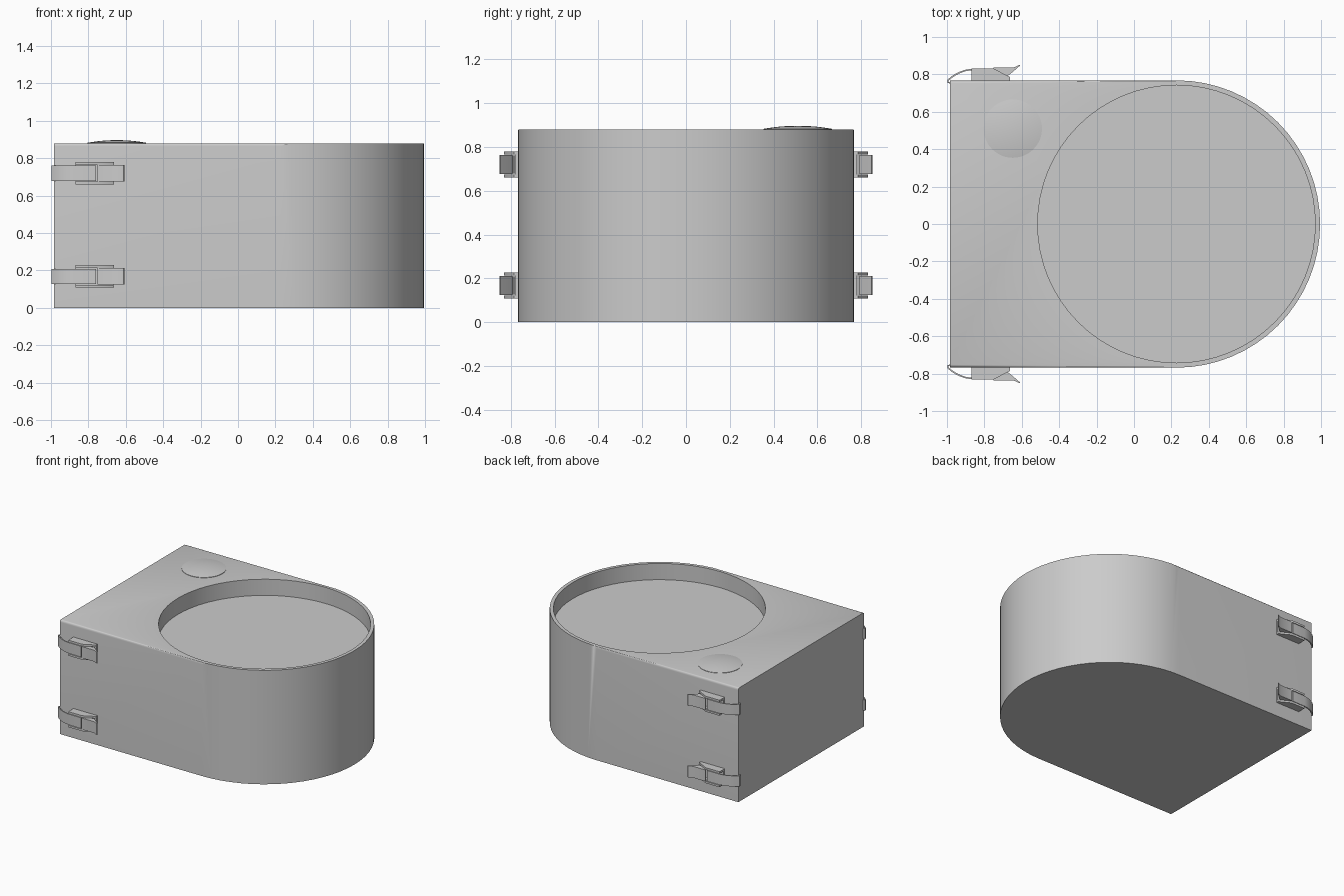
import bpy, bmesh, math
from mathutils import Vector

if "Cube" in bpy.data.objects:
    bpy.data.objects.remove(bpy.data.objects["Cube"])

grey = bpy.data.materials.new("plain_grey")
grey.use_nodes = True
grey.diffuse_color = (0.6, 0.6, 0.6, 1)
grey.node_tree.nodes["Principled BSDF"].inputs["Base Color"].default_value = (0.6, 0.6, 0.6, 1)

HEIGHT, HALF, BACK = 0.88, 0.768, -0.985
CENTRE, BOWL = 0.227, 0.742


def arc(cx, r, start, end, n):
    return [(cx + r * math.cos(a), r * math.sin(a))
            for a in (start + (end - start) * i / n for i in range(n + 1))]


def prism(points, z0, z1):
    """Extrude a closed xy outline between two heights."""
    bm = bmesh.new()
    base = bm.faces.new([bm.verts.new((x, y, z0)) for x, y in points])
    new = bmesh.ops.extrude_face_region(bm, geom=[base])["geom"]
    bmesh.ops.translate(bm, vec=(0, 0, z1 - z0),
                        verts=[v for v in new if isinstance(v, bmesh.types.BMVert)])
    bmesh.ops.recalc_face_normals(bm, faces=bm.faces)
    return bm


def finish(name, bm):
    mesh = bpy.data.meshes.new(name)
    bm.to_mesh(mesh)
    bm.free()
    mesh.materials.append(grey)
    obj = bpy.data.objects.new(name, mesh)
    bpy.context.collection.objects.link(obj)
    return obj


def smooth(obj):
    bpy.ops.object.select_all(action="DESELECT")
    obj.select_set(True)
    bpy.context.view_layer.objects.active = obj
    bpy.ops.object.shade_smooth_by_angle(angle=math.radians(30))


# Housing: square at one end, half round at the other
outline = [(BACK, -HALF)] + arc(CENTRE, HALF, -math.pi / 2, math.pi / 2, 32) + [(BACK, HALF)]
bm = prism(outline, 0, HEIGHT)
long_edges = [e for e in bm.edges
              if all(v.co.z > HEIGHT / 2 for v in e.verts)
              and abs(e.verts[0].co.x - e.verts[1].co.x) > 1]
bmesh.ops.bevel(bm, geom=long_edges, offset=0.016, segments=4, profile=0.5, affect="EDGES")
housing = finish("housing", bm)

# Round recess in the top
cutter = finish("recess_cutter", prism(arc(CENTRE, BOWL, 0, math.tau, 64)[:-1],
                                       HEIGHT - 0.125, HEIGHT + 0.2))
cutter.hide_render = True
cut = housing.modifiers.new("recess", "BOOLEAN")
cut.operation, cut.object, cut.solver = "DIFFERENCE", cutter, "EXACT"
bpy.context.view_layer.objects.active = housing
bpy.ops.object.modifier_apply(modifier=cut.name)
bpy.data.objects.remove(cutter)
smooth(housing)

# Low domed button
bm = bmesh.new()
profile = [(0.156, HEIGHT - 0.005), (0.156, HEIGHT + 0.003)]
profile += [(0.156 * math.cos(t), HEIGHT + 0.003 + 0.014 * math.sin(t) ** 2)
            for t in (math.pi / 2 * i / 8 for i in range(1, 9))]
verts = [bm.verts.new((r, 0, z)) for r, z in profile]
edges = [bm.edges.new(pair) for pair in zip(verts, verts[1:])]
bmesh.ops.spin(bm, geom=verts + edges, cent=(0, 0, 0), axis=(0, 0, 1),
               angle=math.tau, steps=48, use_duplicate=False)
bmesh.ops.remove_doubles(bm, verts=bm.verts, dist=0.0005)
bmesh.ops.recalc_face_normals(bm, faces=bm.faces)
button = finish("button", bm)
button.location = (-0.648, 0.51, 0)
smooth(button)


# Latches: outlines are (x, distance out from the wall)
def band(path, thick):
    """Outline of a strip of even thickness along a path."""
    other = []
    for i, p in enumerate(path):
        a, b = Vector(path[max(i - 1, 0)]), Vector(path[min(i + 1, len(path) - 1)])
        d = (b - a).normalized()
        other.append((p[0] + d.y * thick, p[1] - d.x * thick))
    return path + other[::-1]


strap = band([(-0.982, -0.018), (-0.998, -0.012), (-0.997, 0.004), (-0.97, 0.026),
              (-0.94, 0.043), (-0.905, 0.056), (-0.87, 0.062), (-0.76, 0.063)], 0.008)
cheek = [(-0.868, 0), (-0.664, 0), (-0.664, 0.018), (-0.75, 0.063), (-0.868, 0.063)]
plate = [(-0.868, -0.002), (-0.664, -0.002), (-0.664, 0.012), (-0.868, 0.012)]
lever = [(-0.75, 0.058), (-0.675, 0.024), (-0.64, 0.052), (-0.608, 0.08),
         (-0.612, 0.083), (-0.645, 0.068), (-0.75, 0.068)]
parts = [("strap", strap, -0.041, 0.041), ("base_plate", plate, -0.058, 0.058),
         ("upper_cheek", cheek, 0.045, 0.06), ("lower_cheek", cheek, -0.06, -0.045),
         ("lever", lever, -0.044, 0.044)]

for side, sign in (("right", -1), ("left", 1)):
    for level, z in (("upper", 0.72), ("lower", 0.168)):
        for name, pts, z0, z1 in parts:
            shape = [(x, sign * (HALF + out)) for x, out in pts]
            smooth(finish(f"{side}_{level}_latch_{name}", prism(shape, z + z0, z + z1)))
